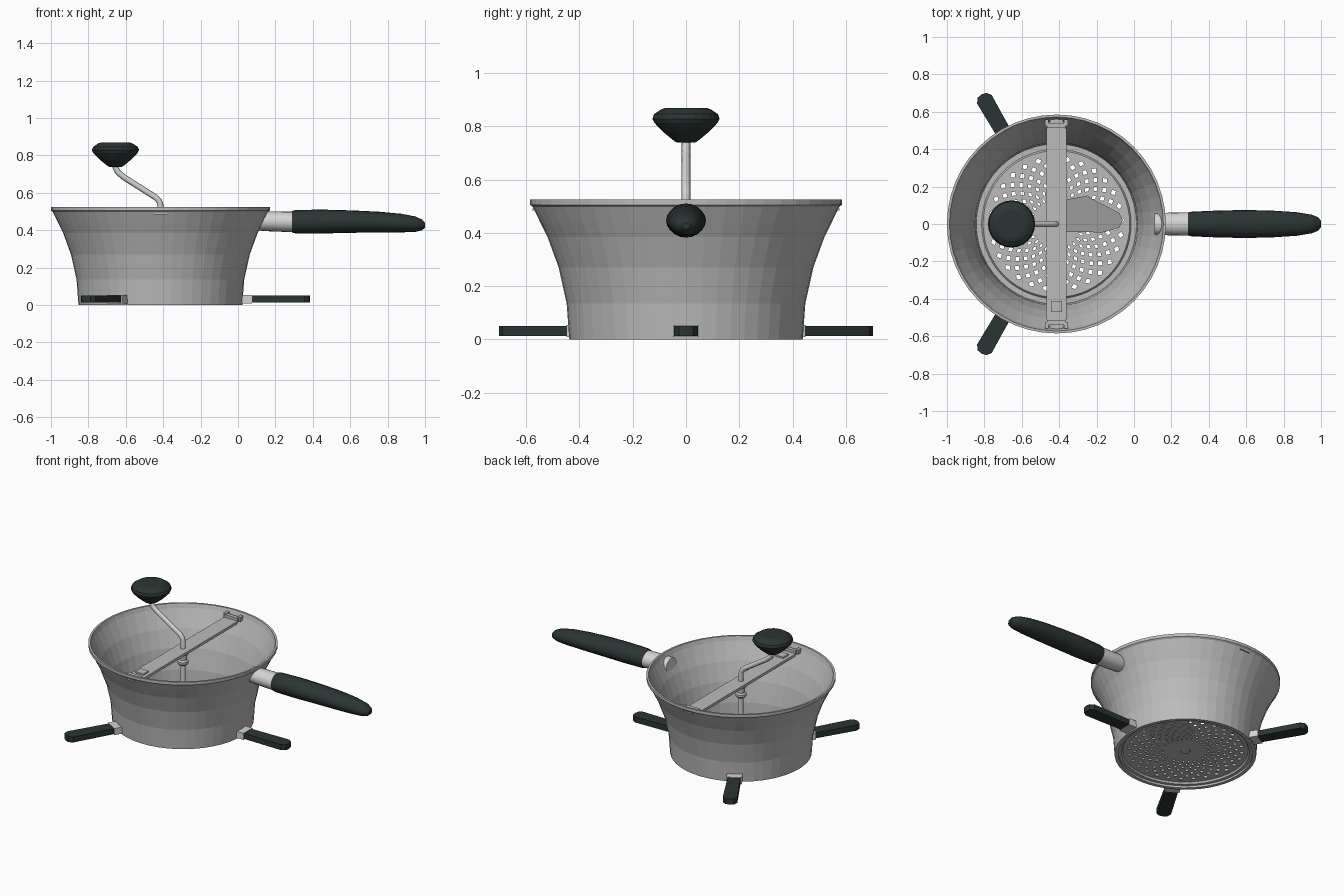
import bpy, bmesh, math
from mathutils import Vector, Matrix

if "Cube" in bpy.data.objects:
    bpy.data.objects.remove(bpy.data.objects["Cube"])

CX = -0.415          # bowl axis


def material(name, rgb):
    m = bpy.data.materials.new(name)
    m.diffuse_color = (*rgb, 1)
    m.use_nodes = True
    m.node_tree.nodes["Principled BSDF"].inputs["Base Color"].default_value = m.diffuse_color
    return m


STEEL = material("steel", (0.50, 0.50, 0.50))
PALE = material("pale_steel", (0.66, 0.66, 0.66))
DARK = material("dark_plastic", (0.024, 0.036, 0.034))


def finish(name, bm, mat, loc=(0, 0, 0), rot=0.0, smooth=False):
    bmesh.ops.recalc_face_normals(bm, faces=bm.faces)
    me = bpy.data.meshes.new(name)
    bm.to_mesh(me)
    bm.free()
    me.materials.append(mat)
    ob = bpy.data.objects.new(name, me)
    bpy.context.collection.objects.link(ob)
    ob.location = loc
    ob.rotation_euler.z = rot
    if smooth:
        bpy.ops.object.select_all(action='DESELECT')
        ob.select_set(True)
        bpy.context.view_layer.objects.active = ob
        bpy.ops.object.shade_smooth_by_angle(angle=math.radians(35))
    return ob


def skin(rings, closed=False):
    """Bridge equal-length rings of points; cap the ends or close the loop."""
    bm = bmesh.new()
    vs = [[bm.verts.new(p) for p in r] for r in rings]
    n = len(vs[0])
    pairs = list(zip(vs, vs[1:])) + ([(vs[-1], vs[0])] if closed else [])
    for a, b in pairs:
        for i in range(n):
            j = (i + 1) % n
            bm.faces.new((a[i], a[j], b[j], b[i]))
    if not closed:
        bm.faces.new(vs[0])
        bm.faces.new(vs[-1])
    return bm


def circle(n):
    return [(math.cos(2 * math.pi * i / n), math.sin(2 * math.pi * i / n)) for i in range(n)]


def lathe(name, profile, mat, n, loc, closed=False, smooth=False):
    rings = [[(r * c, r * s, z) for c, s in circle(n)] for r, z in profile]
    return finish(name, skin(rings, closed), mat, loc, smooth=smooth)


def loft_x(name, sections, mat, n=20, smooth=False):
    """Sections are (x, centre z, half width, half height)."""
    rings = [[(x, w * c, z + h * s) for c, s in circle(n)] for x, z, w, h in sections]
    return finish(name, skin(rings), mat, smooth=smooth)


def prism(name, outline, z0, z1, mat, loc=(0, 0, 0), rot=0.0):
    return finish(name, skin([[(x, y, z) for x, y in outline] for z in (z0, z1)]), mat, loc, rot)


def box(name, x0, x1, y0, y1, z0, z1, mat, loc=(0, 0, 0), rot=0.0):
    return prism(name, [(x0, y0), (x1, y0), (x1, y1), (x0, y1)], z0, z1, mat, loc, rot)


def rod(name, pts, radius, mat):
    cu = bpy.data.curves.new(name, 'CURVE')
    cu.dimensions = '3D'
    cu.bevel_depth = radius
    cu.bevel_resolution = 2
    cu.use_fill_caps = True
    sp = cu.splines.new('POLY')
    sp.points.add(len(pts) - 1)
    for p, co in zip(sp.points, pts):
        p.co = (*co, 1)
    cu.materials.append(mat)
    ob = bpy.data.objects.new(name, cu)
    bpy.context.collection.objects.link(ob)


# Flared bowl with rolled rim and an inward lip at the bottom
outer = [(0.415, 0.0), (0.438, 0.0), (0.448, 0.135), (0.478, 0.27), (0.52, 0.385),
         (0.545, 0.435), (0.575, 0.497), (0.585, 0.505), (0.585, 0.525)]
inner = [(0.572, 0.525), (0.563, 0.497), (0.533, 0.435), (0.508, 0.385), (0.466, 0.27),
         (0.436, 0.135), (0.428, 0.018), (0.415, 0.018)]
lathe("bowl", outer + inner, STEEL, 48, (CX, 0, 0), closed=True)

# Solid border and rib around the sieve
lathe("sieve_border", [(0.43, 0.014), (0.43, 0.022), (0.40, 0.022), (0.392, 0.032),
                       (0.365, 0.032), (0.365, 0.026), (0.388, 0.026), (0.396, 0.014)],
      STEEL, 56, (CX, 0, 0), closed=True)

# Perforated plate: staggered diamond holes in a polar grid
SEG = 56
radii = [0.02, 0.075, 0.125] + [0.125 + 0.0345 * k for k in range(1, 8)]
bm = bmesh.new()
grid = [[bm.verts.new((r * c, r * s, 0)) for c, s in circle(SEG)] for r in radii]
for k in range(len(radii) - 1):
    for i in range(SEG):
        j = (i + 1) % SEG
        q = [grid[k][i], grid[k + 1][i], grid[k + 1][j], grid[k][j]]
        if k < 2 or (i + k) % 2:
            bm.faces.new(q)
            continue
        mid = sum((v.co for v in q), Vector()) / 4
        m = [bm.verts.new(mid + 0.88 * ((q[a].co + q[(a + 1) % 4].co) / 2 - mid)) for a in range(4)]
        for a in range(4):
            b = (a + 1) % 4
            bm.faces.new((q[a], q[b], m[a]))
            bm.faces.new((q[b], m[b], m[a]))
plate = finish("sieve_plate", bm, STEEL, (CX, 0, 0.03))
sol = plate.modifiers.new("thickness", 'SOLIDIFY')
sol.thickness = 0.005
lathe("sieve_hub", [(0.03, 0.018), (0.03, 0.05), (0.02, 0.055)], STEEL, 16, (CX, 0, 0))

# Three feet with brackets
foot = [(0.48, -0.05), (0.77, -0.05), (0.795, -0.03), (0.80, 0.0),
        (0.795, 0.03), (0.77, 0.05), (0.48, 0.05)]
for k in range(3):
    a = math.radians(120 * k)
    prism(f"foot_{k}", [(x, y * (0.8 if x < 0.6 else 0.9)) for x, y in foot],
          0.012, 0.05, DARK, (CX, 0, 0), a)
    box(f"foot_bracket_{k}", 0.432, 0.49, -0.048, 0.048, 0.008, 0.053, PALE, (CX, 0, 0), a)

# Handle sleeve and grip
loft_x("handle_sleeve", [(0.11, 0.448, 0.056, 0.050), (0.17, 0.447, 0.060, 0.053),
                         (0.30, 0.444, 0.062, 0.055)], PALE, smooth=True)
loft_x("handle_grip", [(0.29, 0.445, 0.062, 0.058), (0.31, 0.445, 0.066, 0.063),
                       (0.45, 0.446, 0.072, 0.064), (0.60, 0.446, 0.075, 0.060),
                       (0.75, 0.443, 0.071, 0.056), (0.87, 0.438, 0.063, 0.050),
                       (0.95, 0.432, 0.050, 0.041), (0.985, 0.428, 0.036, 0.028),
                       (1.0, 0.426, 0.016, 0.012)], DARK, smooth=True)

# Cross bar with folded edges and end clips
box("cross_bar", -0.05, 0.05, -0.545, 0.545, 0.478, 0.486, STEEL, (CX, 0, 0))
for s in (-1, 1):
    box("bar_flange", s * 0.05 - 0.003, s * 0.05 + 0.003, -0.51, 0.51, 0.468, 0.486, STEEL, (CX, 0, 0))
for k in range(2):
    a = math.pi * k
    box(f"clip_tongue_{k}", -0.035, 0.035, 0.52, 0.576, 0.483, 0.492, STEEL, (CX, 0, 0), a)
    box(f"clip_plate_{k}", -0.05, 0.05, 0.515, 0.54, 0.486, 0.505, STEEL, (CX, 0, 0), a)
    for s in (-1, 1):
        box(f"clip_ear_{k}", s * 0.052 - 0.010, s * 0.052 + 0.010, 0.525, 0.56,
            0.478, 0.508, STEEL, (CX, 0, 0), a)
box("bar_stud", -0.03, 0.03, -0.47, -0.412, 0.486, 0.496, STEEL, (CX, 0, 0))

# Crank rod, collars and knob
rod("crank_rod", [(CX, 0, 0.04), (CX, 0, 0.535), (CX - 0.006, 0, 0.555), (CX - 0.025, 0, 0.575),
                  (-0.61, 0, 0.683), (-0.642, 0, 0.710), (-0.655, 0, 0.735), (-0.655, 0, 0.77)],
    0.016, PALE)
lathe("upper_collar", [(0.034, 0.445), (0.034, 0.478)], STEEL, 16, (CX, 0, 0))
lathe("lower_collar", [(0.026, 0.375), (0.034, 0.385), (0.034, 0.40), (0.024, 0.41),
                       (0.024, 0.445)], STEEL, 16, (CX, 0, 0))
lathe("knob", [(0.032, 0.738), (0.045, 0.745), (0.085, 0.778), (0.118, 0.812), (0.126, 0.828),
               (0.120, 0.845), (0.092, 0.864), (0.075, 0.869)], DARK, 24, (-0.655, 0, 0))

# Sloping pressing blade on the shaft
blade = [(-0.02, -0.04), (0.245, -0.045), (0.335, -0.02), (0.355, 0.02),
         (0.335, 0.06), (0.16, 0.15), (0.05, 0.13), (-0.02, 0.06)]
bm = skin([[(x, y, 0.065 + 0.35 * (y + 0.045) + t) for x, y in blade] for t in (0, 0.008)])
finish("pressing_blade", bm, STEEL, (CX, 0, 0))
